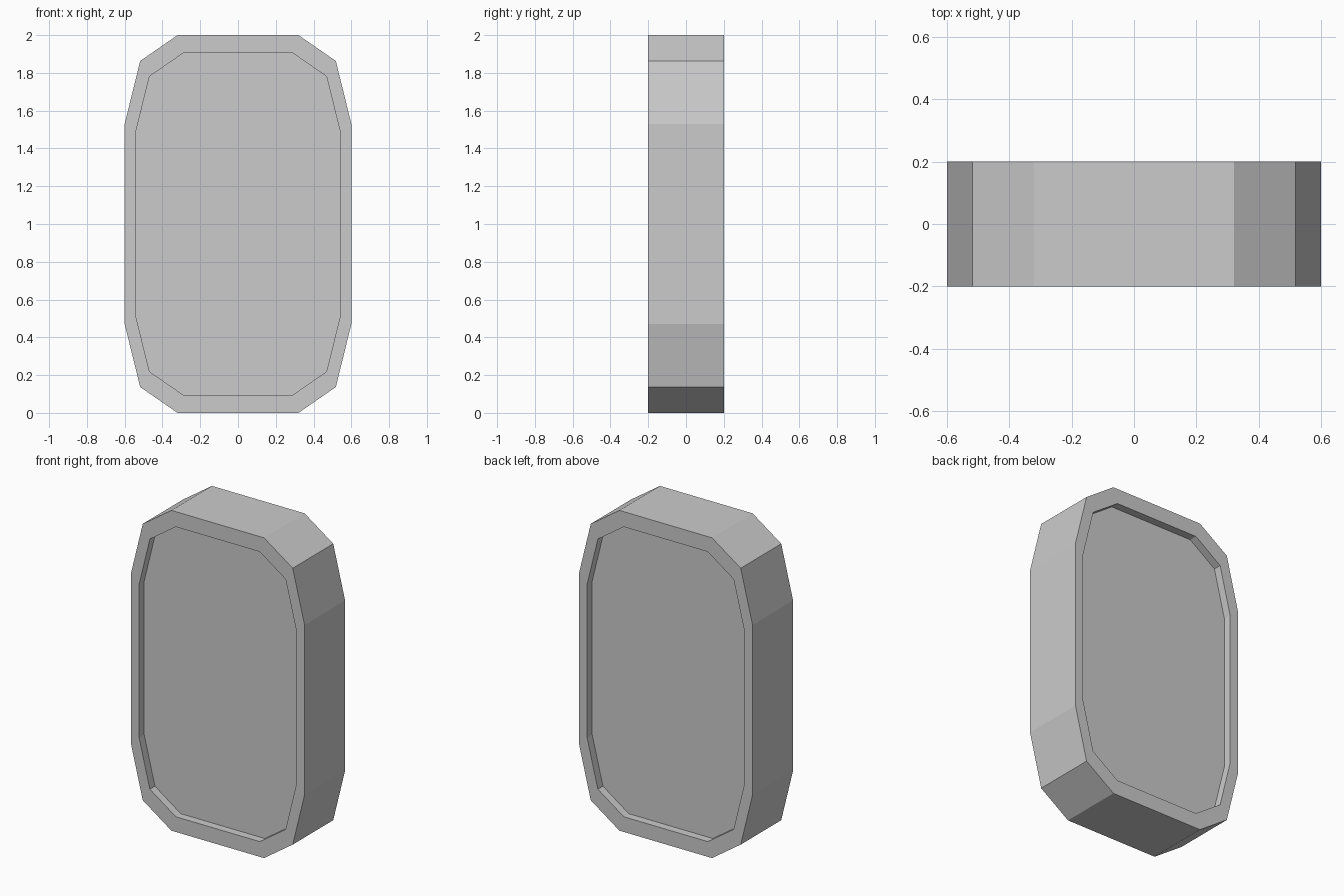
import bpy, bmesh

if "Cube" in bpy.data.objects:
    bpy.data.objects.remove(bpy.data.objects["Cube"])

# Quarter outline of the slab, measured from its centre (x, z)
QUARTER = [(0.6, 0.53), (0.518, 0.863), (0.32, 1.0)]
HALF_DEPTH, RECESS = 0.2, 0.05
OUTER, INNER = (1.0, 1.0), (0.905, 0.905)

# Mirror the quarter into a closed twelve-sided outline
half = QUARTER + [(-x, z) for x, z in reversed(QUARTER)]
outline = half + [(-x, -z) for x, z in half]

bm = bmesh.new()


def ring(y, scale):
    sx, sz = scale
    return [bm.verts.new((x * sx, y, 1 + z * sz)) for x, z in outline]


# Front recess, rim, side wall, back rim and back recess
floor = HALF_DEPTH - RECESS
rings = [ring(-floor, INNER), ring(-HALF_DEPTH, INNER), ring(-HALF_DEPTH, OUTER),
         ring(HALF_DEPTH, OUTER), ring(HALF_DEPTH, INNER), ring(floor, INNER)]
n = len(outline)
for a, b in zip(rings, rings[1:]):
    for i in range(n):
        j = (i + 1) % n
        bm.faces.new((a[i], a[j], b[j], b[i]))

# Recessed panels front and back
bm.faces.new(rings[0])
bm.faces.new(rings[-1])
bmesh.ops.recalc_face_normals(bm, faces=bm.faces)

mesh = bpy.data.meshes.new("recessed_slab")
bm.to_mesh(mesh)
bm.free()
bpy.context.collection.objects.link(bpy.data.objects.new("recessed_slab", mesh))
